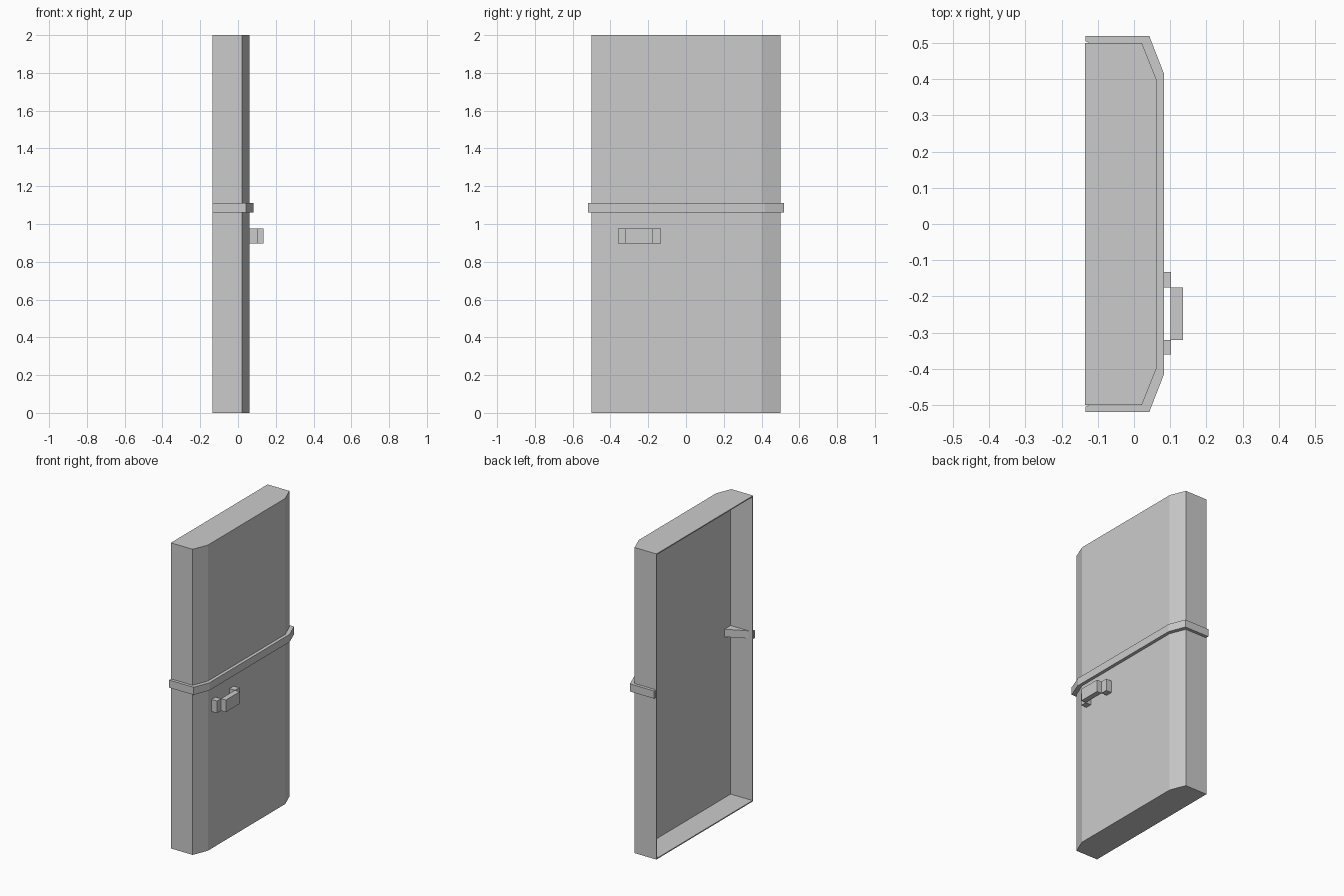
import bpy, bmesh
from mathutils import Vector

if "Cube" in bpy.data.objects:
    bpy.data.objects.remove(bpy.data.objects["Cube"])


def prism(name, outline, z0, z1):
    """Extrude a closed top-view outline from z0 to z1."""
    bm = bmesh.new()
    face = bm.faces.new([bm.verts.new((x, y, z0)) for x, y in outline])
    top = bmesh.ops.extrude_face_region(bm, geom=[face])["geom"]
    verts = [g for g in top if isinstance(g, bmesh.types.BMVert)]
    bmesh.ops.translate(bm, verts=verts, vec=(0, 0, z1 - z0))
    bmesh.ops.recalc_face_normals(bm, faces=bm.faces[:])
    mesh = bpy.data.meshes.new(name)
    bm.to_mesh(mesh)
    bm.free()
    obj = bpy.data.objects.new(name, mesh)
    bpy.context.collection.objects.link(obj)
    return obj


def mirrored(half):
    """Half outline on the -y side, continued on the +y side."""
    return half + [(x, -y) for x, y in reversed(half)]


def box(name, x0, x1, y0, y1, z0, z1):
    return prism(name, [(x0, y0), (x1, y0), (x1, y1), (x0, y1)], z0, z1)


BACK = -0.136

# Door panel with bevelled front corners
panel = prism("door_panel", mirrored([(BACK, -0.5), (0.022, -0.5), (0.062, -0.4)]), 0, 2)

# Hollow the back, leaving a thin rim
bm = bmesh.new()
bm.from_mesh(panel.data)
back = min(bm.faces, key=lambda f: f.calc_center_median().x)
bmesh.ops.inset_region(bm, faces=[back], thickness=0.01)
ext = bmesh.ops.extrude_face_region(bm, geom=[back])["geom"]
bmesh.ops.translate(bm, verts=[g for g in ext if isinstance(g, bmesh.types.BMVert)],
                    vec=Vector((0.022 - BACK, 0, 0)))
if back.is_valid:
    bmesh.ops.delete(bm, geom=[back], context='FACES_ONLY')
bmesh.ops.recalc_face_normals(bm, faces=bm.faces[:])
bm.to_mesh(panel.data)
bm.free()

# Trim band wrapping the front; its inner side tapers into the hollow
outer = mirrored([(BACK + 0.002, -0.52), (0.042, -0.52), (0.083, -0.415)])
inner = mirrored([(BACK + 0.002, -0.505), (0.022, -0.43), (0.045, -0.39)])
prism("trim_band", outer + inner[::-1], 1.06, 1.11)

# Handle: two mounts and a grip bar
Z = (0.896, 0.975)
for side, y0, y1 in (("left", -0.361, -0.32), ("right", -0.176, -0.132)):
    box("handle_mount_" + side, 0.06, 0.102, y0, y1, *Z)
box("handle_grip", 0.101, 0.136, -0.32, -0.176, *Z)
